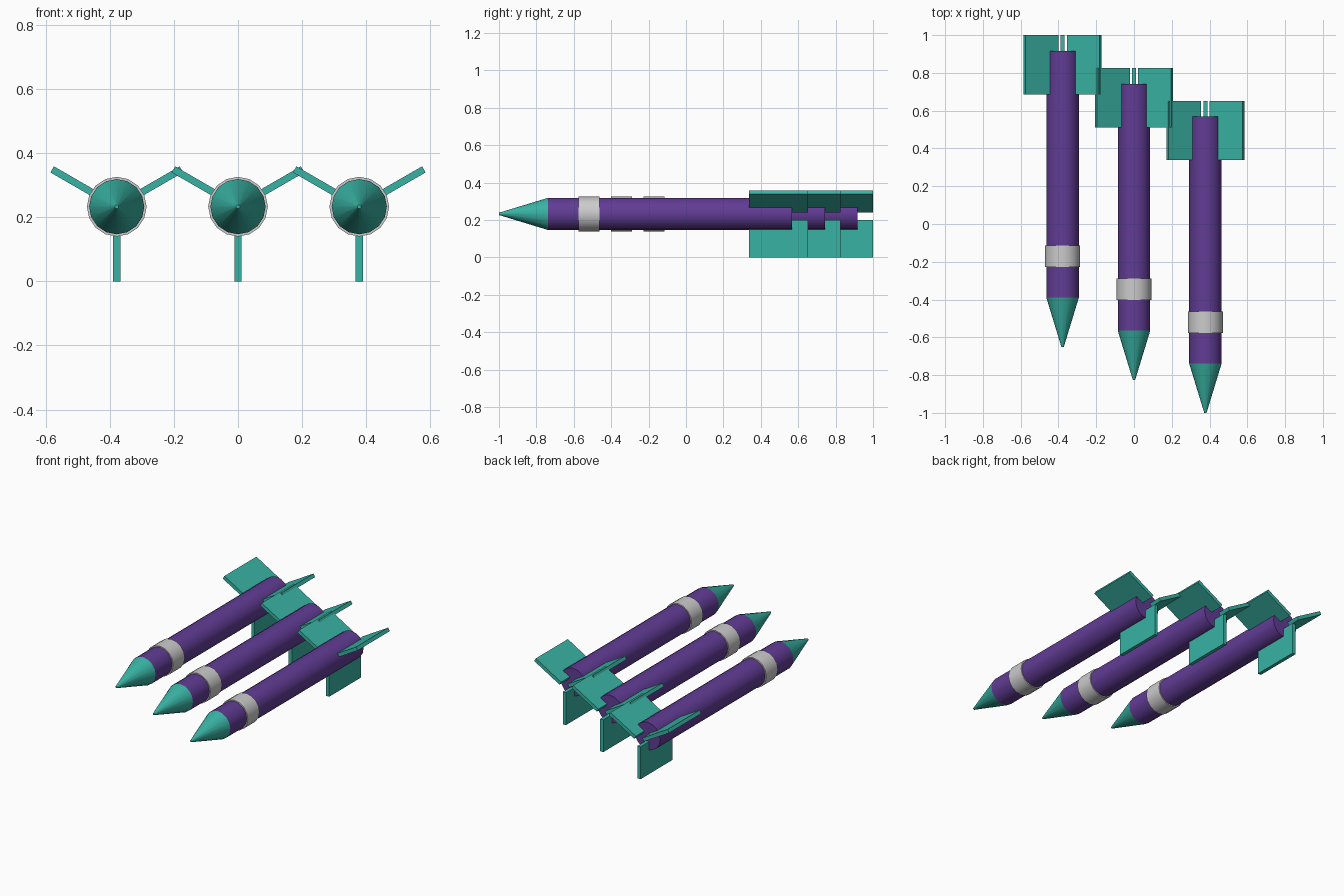
import bpy
from math import radians, pi
from mathutils import Matrix, Vector

if "Cube" in bpy.data.objects:
    bpy.data.objects.remove(bpy.data.objects["Cube"])

SIDES = 16
AXIS_Z = 0.2325
SPACING_X, STEP_Y = 0.378, 0.174


def material(name, rgb):
    m = bpy.data.materials.new(name)
    m.diffuse_color = (*rgb, 1)
    m.use_nodes = True
    m.node_tree.nodes["Principled BSDF"].inputs["Base Color"].default_value = m.diffuse_color
    return m


purple = material("purple", (0.12, 0.045, 0.30))
teal = material("teal", (0.04, 0.45, 0.37))


def turned(name, x, y0, y1, r0, r1, mat=None):
    """Round part along y, radius r0 at y0 (front) to r1 at y1 (back)."""
    bpy.ops.mesh.primitive_cone_add(vertices=SIDES, radius1=r1, radius2=r0,
                                    depth=y1 - y0)
    ob = bpy.context.object
    # cone axis +z points to the front (-y)
    ob.data.transform(Matrix.Rotation(pi / 2, 4, 'X'))
    ob.location = (x, (y0 + y1) / 2, AXIS_Z)
    ob.name = name
    if mat:
        ob.data.materials.append(mat)
    bpy.ops.object.shade_smooth_by_angle(angle=radians(30))
    return ob


def fin(name, x, y0, y1, angle, inner=0.032, outer=0.2325, thick=0.022):
    """Flat plate radiating from the body axis; angle measured from +x."""
    bpy.ops.mesh.primitive_cube_add(size=1)
    ob = bpy.context.object
    ob.data.transform(Matrix.Translation(((inner + outer) / 2, 0, 0))
                      @ Matrix.Diagonal((outer - inner, y1 - y0, thick, 1)))
    ob.rotation_euler = (0, -radians(angle), 0)
    ob.location = (x, (y0 + y1) / 2, AXIS_Z)
    ob.name = name
    ob.data.materials.append(teal)
    return ob


# three staggered rockets
for i, label in ((-1, "left"), (0, "middle"), (1, "right")):
    x, y = i * SPACING_X, -i * STEP_Y
    turned(f"{label}_body", x, y - 0.564, y + 0.742, 0.086, 0.086, purple)
    turned(f"{label}_nose", x, y - 0.826, y - 0.564, 0.006, 0.086, teal)
    turned(f"{label}_band", x, y - 0.402, y - 0.288, 0.093, 0.093)
    # tail fins, 120 degrees apart
    for angle, side in ((30, "right"), (150, "left"), (270, "bottom")):
        fin(f"{label}_{side}_fin", x, y + 0.512, y + 0.826, angle)
